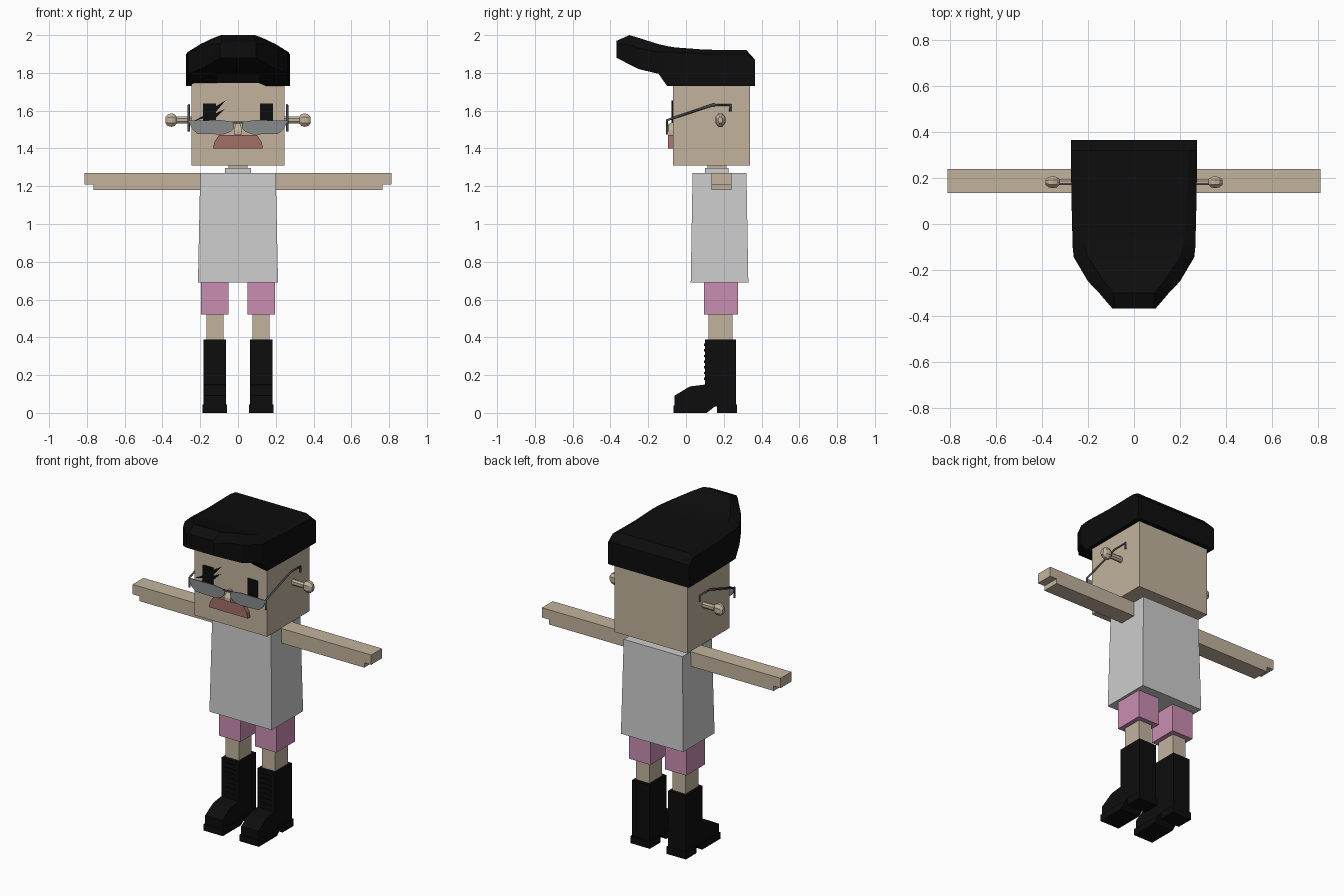
import bpy, bmesh
from mathutils import Vector

if "Cube" in bpy.data.objects:
    bpy.data.objects.remove(bpy.data.objects["Cube"])


def material(name, colour):
    m = bpy.data.materials.new(name)
    m.use_nodes = True
    rgba = (*colour, 1)
    m.diffuse_color = rgba
    m.node_tree.nodes["Principled BSDF"].inputs["Base Color"].default_value = rgba
    return m


SKIN = material("skin", (0.54, 0.45, 0.34))
SHIRT = material("shirt_grey", (0.61, 0.61, 0.61))
PINK = material("shorts_pink", (0.59, 0.27, 0.44))
BLACK = material("black", (0.004, 0.004, 0.004))
LIP = material("lip_red", (0.36, 0.16, 0.13))
LENS = material("lens_grey", (0.25, 0.255, 0.26))
FRAME = material("frame_dark_grey", (0.075, 0.08, 0.09))


def loft(name, rings, mat):
    """Skin a list of equal-length closed rings and cap both ends."""
    bm = bmesh.new()
    rows = [[bm.verts.new(p) for p in ring] for ring in rings]
    n = len(rows[0])
    for a, b in zip(rows, rows[1:]):
        for i in range(n):
            j = (i + 1) % n
            bm.faces.new((a[i], a[j], b[j], b[i]))
    bm.faces.new(rows[0])
    bm.faces.new(rows[-1])
    bmesh.ops.recalc_face_normals(bm, faces=bm.faces)
    mesh = bpy.data.meshes.new(name)
    bm.to_mesh(mesh)
    bm.free()
    mesh.materials.append(mat)
    ob = bpy.data.objects.new(name, mesh)
    bpy.context.collection.objects.link(ob)
    return ob


def rect(x, y, z):
    return [(x[0], y[0], z), (x[1], y[0], z), (x[1], y[1], z), (x[0], y[1], z)]


def box(name, x, y, z, mat):
    return loft(name, [rect(x, y, z[0]), rect(x, y, z[1])], mat)


def prism_y(name, pts, y, mat):
    """Extrude an (x, z) outline along y."""
    return loft(name, [[(px, v, pz) for px, pz in pts] for v in y], mat)


def prism_x(name, pts, x, mat):
    """Extrude a (y, z) outline along x."""
    return loft(name, [[(v, py, pz) for py, pz in pts] for v in x], mat)


# Head, neck and shirt
box("head", (-0.247, 0.247), (-0.07, 0.34), (1.31, 1.80), SKIN)
box("neck", (-0.05, 0.05), (0.115, 0.215), (1.26, 1.32), SKIN)
box("collar", (-0.07, 0.07), (0.1, 0.225), (1.26, 1.297), SHIRT)
loft("shirt", [rect((-0.212, 0.212), (0.025, 0.33), 0.69),
               rect((-0.2, 0.2), (0.035, 0.32), 1.27)], SHIRT)

# Hair: sections of y, half width, rim, fringe, shoulder, top half width, top
sections = [
    (0.365, 0.275, 1.73, 1.73, 1.865, 0.262, 1.87),
    (0.32, 0.275, 1.73, 1.73, 1.90, 0.24, 1.92),
    (0.1, 0.272, 1.73, 1.73, 1.90, 0.23, 1.923),
    (-0.06, 0.268, 1.73, 1.73, 1.91, 0.22, 1.935),
    (-0.1, 0.267, 1.73, 1.795, 1.91, 0.215, 1.942),
    (-0.145, 0.262, 1.795, 1.80, 1.91, 0.2, 1.952),
    (-0.25, 0.2, 1.82, 1.82, 1.93, 0.13, 1.985),
    (-0.3, 0.152, 1.845, 1.845, 1.95, 0.09, 2.0),
    (-0.367, 0.095, 1.88, 1.88, 1.955, 0.085, 1.97),
]
rings = []
for y, w, rim, fringe, shoulder, wt, top in sections:
    inner = w * 0.42
    half = [(inner, fringe), (w, rim), (w, shoulder), (wt, top)]
    rings.append([(x, y, z) for x, z in half]
                 + [(-x, y, z) for x, z in reversed(half)])
loft("hair", rings, BLACK)

# Face
prism_y("mouth", [(-0.132, 1.40), (0.132, 1.40), (0.125, 1.435), (0.1, 1.472),
                  (-0.1, 1.472), (-0.125, 1.435)], (-0.094, -0.065), LIP)
loft("nose", [rect((-0.022, 0.022), (-0.105, -0.065), 1.475),
              rect((-0.022, 0.022), (-0.105, -0.065), 1.495),
              rect((-0.01, 0.01), (-0.085, -0.065), 1.535)], SKIN)
lashes = [
    [(-0.14, 1.61), (-0.12, 1.59), (-0.065, 1.655)],
    [(-0.13, 1.58), (-0.12, 1.56), (-0.07, 1.61)],
    [(-0.17, 1.58), (-0.18, 1.56), (-0.235, 1.545)],
    [(-0.16, 1.545), (-0.19, 1.545), (-0.225, 1.475)],
]
for i, pts in enumerate(lashes):
    prism_y(f"eye_spike_{i + 1}", pts, (-0.077, -0.069), BLACK)

# Paired parts
for s, side in ((1, "left"), (-1, "right")):
    def span(a, b):
        return (s * a, s * b)

    box(f"{side}_eye", span(0.117, 0.186), (-0.077, -0.069), (1.535, 1.637), BLACK)

    # Glasses: lens, bridge half and bent temple
    lens = [(0.02, 1.54), (0.09, 1.55), (0.262, 1.548), (0.245, 1.505),
            (0.215, 1.478), (0.08, 1.474), (0.04, 1.487), (0.02, 1.51)]
    prism_y(f"{side}_lens", [(s * x, z) for x, z in lens], (-0.105, -0.099), LENS)
    box(f"{side}_bridge", span(0, 0.03), (-0.106, -0.1), (1.532, 1.542), FRAME)
    curve = bpy.data.curves.new(f"{side}_temple", "CURVE")
    curve.dimensions = "3D"
    curve.bevel_depth = 0.007
    curve.bevel_resolution = 0
    curve.use_fill_caps = True
    path = [(-0.1, 1.49), (-0.1, 1.55), (0.14, 1.63), (0.235, 1.63), (0.235, 1.595)]
    spline = curve.splines.new("POLY")
    spline.points.add(len(path) - 1)
    for p, (y, z) in zip(spline.points, path):
        p.co = (s * 0.26, y, z, 1)
    curve.materials.append(FRAME)
    bpy.context.collection.objects.link(bpy.data.objects.new(f"{side}_temple", curve))

    # Ear: a stem ending in a faceted knob
    profile = [(0.24, 0.5), (0.325, 0.5), (0.335, 0.85), (0.352, 1), (0.372, 0.85), (0.385, 0.45)]
    octagon = [(0.4, 1), (1, 0.45), (1, -0.45), (0.4, -1),
               (-0.4, -1), (-1, -0.45), (-1, 0.45), (-0.4, 1)]
    loft(f"{side}_ear", [[(s * x, 0.182 + 0.026 * r * u, 1.55 + 0.036 * r * v)
                          for u, v in octagon] for x, r in profile], SKIN)

    # Arm with stepped hand
    arm = [(0.2, 1.18), (0.765, 1.18), (0.765, 1.21), (0.812, 1.21),
           (0.812, 1.27), (0.2, 1.27)]
    prism_y(f"{side}_arm", [(s * x, z) for x, z in arm], (0.135, 0.24), SKIN)

    # Leg and shorts
    box(f"{side}_shorts", span(0.05, 0.195), (0.095, 0.275), (0.52, 0.695), PINK)
    box(f"{side}_leg", span(0.078, 0.168), (0.12, 0.245), (0.38, 0.53), SKIN)

    # Boot, sole, heel and laces
    boot = [(-0.06, 0.03), (-0.06, 0.092), (0.02, 0.14), (0.1, 0.15), (0.1, 0.388),
            (0.265, 0.388), (0.265, 0.035), (0.155, 0.035), (0.13, 0.03)]
    prism_x(f"{side}_boot", boot, span(0.064, 0.182), BLACK)
    sole = [(-0.066, 0), (0.11, 0), (0.16, 0.04), (-0.066, 0.04)]
    prism_x(f"{side}_sole", sole, span(0.057, 0.188), BLACK)
    box(f"{side}_heel", span(0.057, 0.188), (0.165, 0.27), (0, 0.045), BLACK)
    for i in range(7):
        z = 0.175 + 0.03 * i
        box(f"{side}_lace_{i + 1}", span(0.09, 0.156), (0.094, 0.105), (z, z + 0.012), BLACK)
